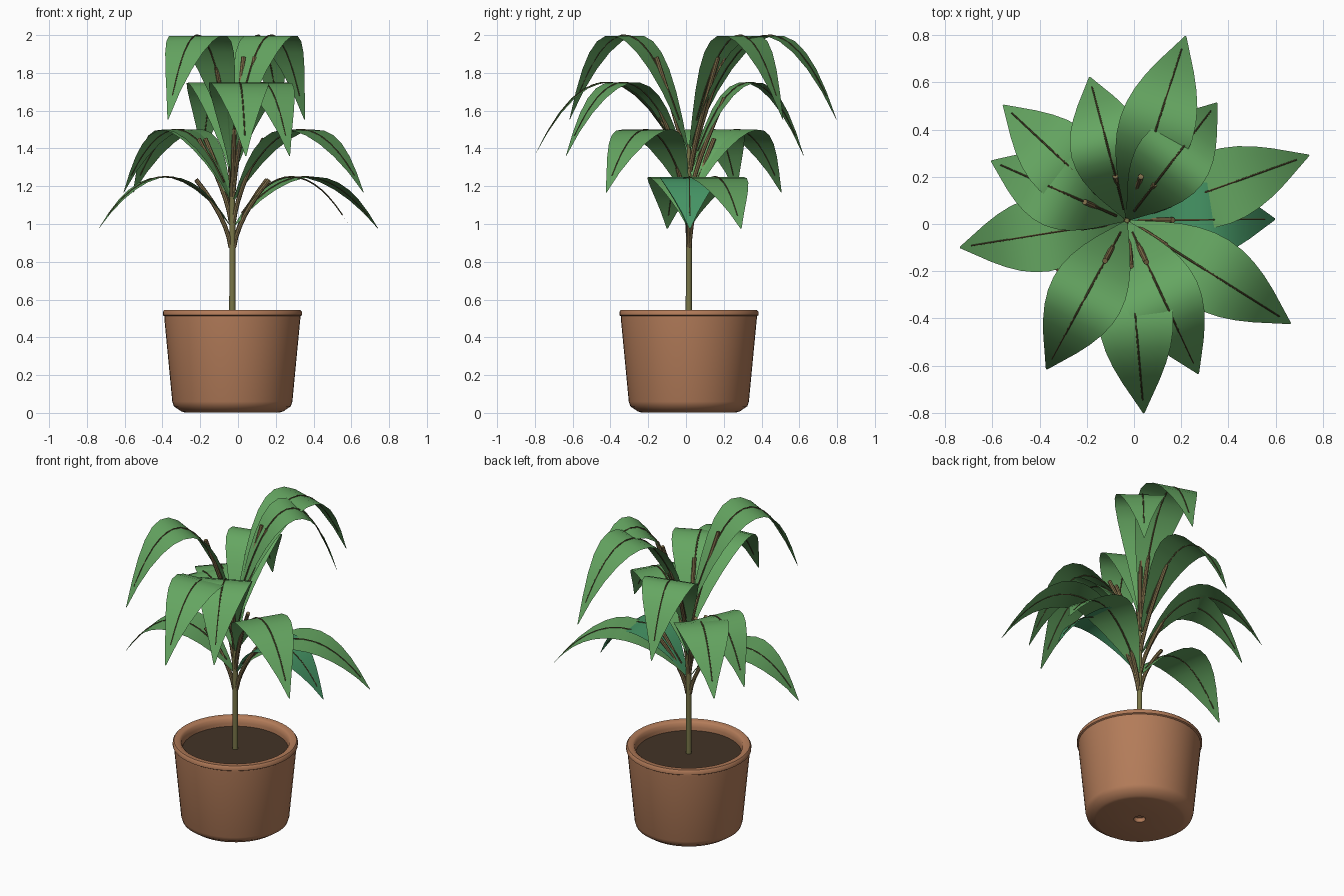
import bpy, bmesh, math
from mathutils import Vector

if "Cube" in bpy.data.objects:
    bpy.data.objects.remove(bpy.data.objects["Cube"])

CX, CY = -0.03, 0.015


def material(name, rgb):
    m = bpy.data.materials.new(name)
    m.diffuse_color = (*rgb, 1)
    m.use_nodes = True
    m.node_tree.nodes["Principled BSDF"].inputs["Base Color"].default_value = m.diffuse_color
    return m


TERRACOTTA = material("terracotta", (0.45, 0.20, 0.10))
SOIL = material("soil", (0.055, 0.033, 0.02))
STEM = material("stem_green", (0.19, 0.18, 0.065))
STALK = material("stalk_olive", (0.22, 0.16, 0.07))
RIB = material("rib_brown", (0.09, 0.075, 0.03))
GREEN = material("leaf_green", (0.13, 0.38, 0.12))
TEAL = material("leaf_teal", (0.06, 0.30, 0.13))


def finish(bm, name, mat, angle=40):
    me = bpy.data.meshes.new(name)
    bm.to_mesh(me)
    bm.free()
    ob = bpy.data.objects.new(name, me)
    bpy.context.collection.objects.link(ob)
    me.materials.append(mat)
    bpy.ops.object.select_all(action='DESELECT')
    ob.select_set(True)
    bpy.context.view_layer.objects.active = ob
    bpy.ops.object.shade_smooth_by_angle(angle=math.radians(angle))
    return ob


def lathe(name, profile, mat, steps=48):
    bm = bmesh.new()
    vs = [bm.verts.new((CX + r, CY, z)) for r, z in profile]
    es = [bm.edges.new(p) for p in zip(vs, vs[1:])]
    bmesh.ops.spin(bm, geom=vs + es, cent=(CX, CY, 0), axis=(0, 0, 1),
                   angle=math.tau, steps=steps, use_merge=True)
    bmesh.ops.remove_doubles(bm, verts=bm.verts, dist=1e-5)
    bmesh.ops.recalc_face_normals(bm, faces=bm.faces)
    return finish(bm, name, mat)


def tube(name, pts, radii, mat, sides=8):
    bm = bmesh.new()
    rings = []
    for i, p in enumerate(pts):
        d = (pts[min(i + 1, len(pts) - 1)] - pts[max(i - 1, 0)]).normalized()
        ref = Vector((0, 1, 0)) if abs(d.y) < 0.7 else Vector((1, 0, 0))
        if i == 0:
            first = ref
        a = d.cross(first).normalized()
        b = d.cross(a)
        rings.append([bm.verts.new(p + radii[i] * (math.cos(t) * a + math.sin(t) * b))
                      for t in (math.tau * k / sides for k in range(sides))])
    for r0, r1 in zip(rings, rings[1:]):
        for k in range(sides):
            n = (k + 1) % sides
            bm.faces.new((r0[k], r0[n], r1[n], r1[k]))
    bm.faces.new(rings[0])
    bm.faces.new(rings[-1])
    bmesh.ops.recalc_face_normals(bm, faces=bm.faces)
    return finish(bm, name, mat)


def polar(az, r, z, side=0.0):
    c, s = math.cos(az), math.sin(az)
    return Vector((CX + r * c - side * s, CY + r * s + side * c, z))


# Pot with rolled rim and drain hole, and the soil inside
lathe("pot", [(0, 0.03), (0.03, 0.03), (0.035, 0.006), (0.255, 0.003), (0.27, 0.008),
              (0.31, 0.035), (0.318, 0.06), (0.36, 0.50), (0.36, 0.512), (0.368, 0.517),
              (0.368, 0.535), (0.36, 0.545), (0.33, 0.545), (0.318, 0.535),
              (0.312, 0.51), (0.31, 0.47)], TERRACOTTA)
lathe("soil", [(0, 0.49), (0.313, 0.49)], SOIL)

# Main stem
tube("stem", [Vector((CX, CY, z)) for z in (0.45, 0.7, 1.0, 1.2, 1.42)],
     [0.017, 0.016, 0.016, 0.014, 0.010], STEM, 12)


def leaf(n, az_deg, reach, base, peak, tip, stalk_top, mat):
    az = math.radians(az_deg)
    rise, drop = peak - base, peak - tip
    p = math.sqrt(rise) / (math.sqrt(rise) + math.sqrt(drop))

    def height(t):
        return peak - rise * ((p - t) / p) ** 2

    # Arched blade
    bm = bmesh.new()
    rows, cols, rings = 12, 6, []
    for i in range(rows + 1):
        t = i / rows
        w = max(0.16 * math.sin(math.pi * t), 0.003)
        rings.append([bm.verts.new(polar(az, reach * t, height(t), w * (2 * k / cols - 1)))
                      for k in range(cols + 1)])
    for a, b in zip(rings, rings[1:]):
        for k in range(cols):
            bm.faces.new((a[k], b[k], b[k + 1], a[k + 1]))
    finish(bm, f"leaf_{n}", mat, 60)

    # Midrib along the blade
    ts = [0.08 + 0.85 * i / 14 for i in range(15)]
    tube(f"midrib_{n}", [polar(az, reach * t, height(t)) for t in ts],
         [0.006 - 0.003 * t for t in ts], RIB, 6)

    # Leaf stalk
    a, b, c = (0.008, base - 0.10), (0.03, base + 0.06), (0.195, stalk_top)
    pts = []
    for i in range(7):
        t = i / 6
        r, z = ((1 - t) ** 2 * a[j] + 2 * t * (1 - t) * b[j] + t * t * c[j] for j in (0, 1))
        pts.append(polar(az, r, z))
    tube(f"leaf_stalk_{n}", pts, [0.012] * 7, STALK)


# Four whorls of three leaves, long / medium / short
REACH = (0.82, 0.717, 0.628)
AZIMUTHS = ((19.7, 189.2, 0.5), (-32.2, 137, 156.3), (-85, -65, 104.6), (72.3, 241.6, 52.5))
for tier, angles in enumerate(AZIMUTHS):
    for k, az in enumerate(angles):
        leaf(tier * 3 + k + 1, az, REACH[k], 0.975 + 0.135 * tier, 1.25 + 0.25 * tier,
             0.975 + 0.193 * tier, 1.235 + 0.216 * tier,
             TEAL if (tier, k) == (0, 2) else GREEN)
